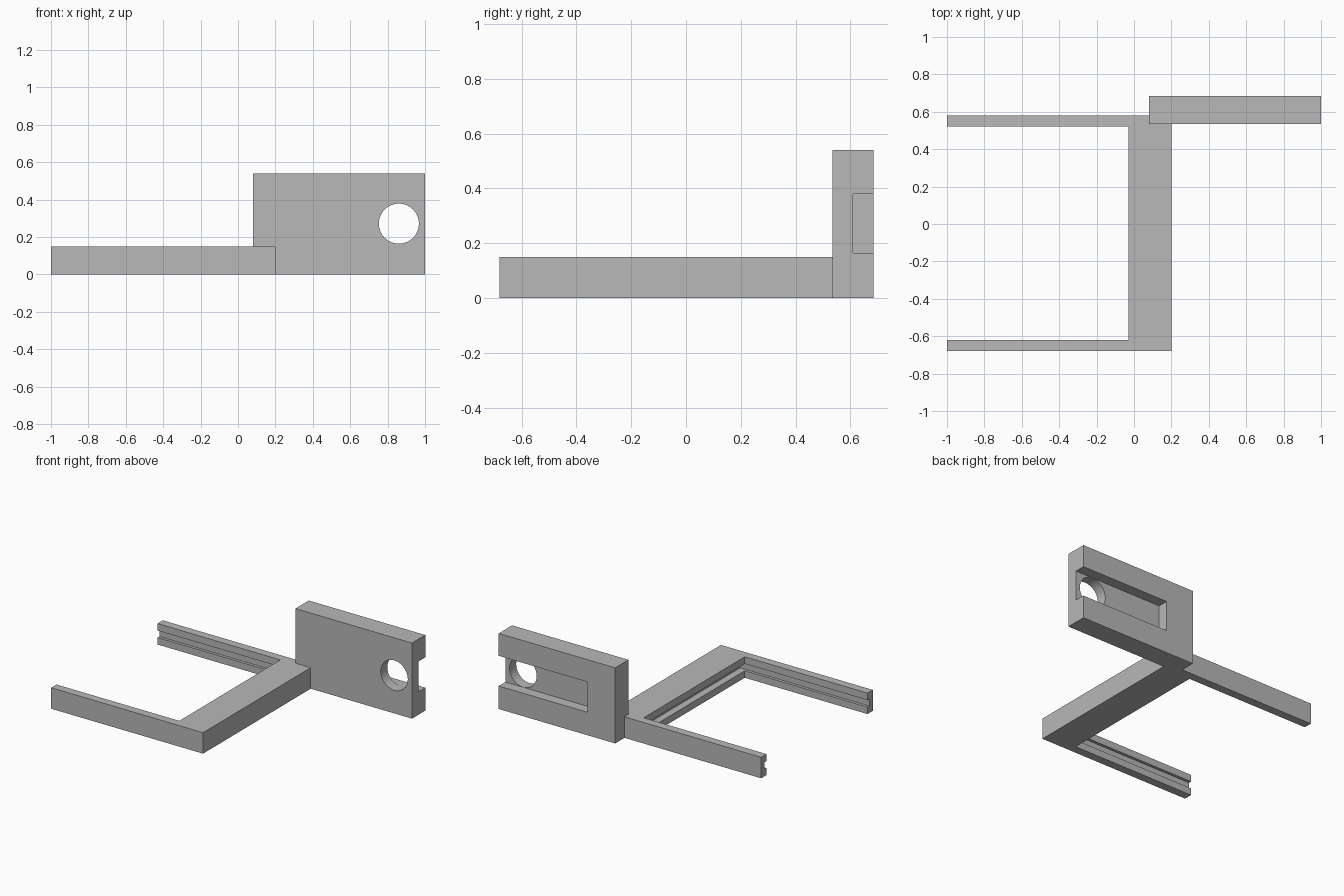
import bpy
import bmesh
import math
from mathutils import Vector, Matrix

cube = bpy.data.objects.get("Cube")
if cube:
    bpy.data.objects.remove(cube, do_unlink=True)

# One plain grey for the whole part
grey = bpy.data.materials.new("plain grey")
grey.use_nodes = True
grey.diffuse_color = (0.48, 0.48, 0.48, 1)
grey.node_tree.nodes["Principled BSDF"].inputs["Base Color"].default_value = grey.diffuse_color


def make(name, bm):
    bmesh.ops.recalc_face_normals(bm, faces=bm.faces)
    mesh = bpy.data.meshes.new(name)
    bm.to_mesh(mesh)
    bm.free()
    mesh.materials.append(grey)
    obj = bpy.data.objects.new(name, mesh)
    bpy.context.collection.objects.link(obj)
    return obj


def box(name, low, high):
    low, high = Vector(low), Vector(high)
    bm = bmesh.new()
    bmesh.ops.create_cube(bm, size=1)
    bmesh.ops.scale(bm, vec=high - low, verts=bm.verts)
    bmesh.ops.translate(bm, vec=(low + high) / 2, verts=bm.verts)
    return make(name, bm)


def cut(target, cutter):
    mod = target.modifiers.new("cut", 'BOOLEAN')
    mod.operation = 'DIFFERENCE'
    mod.solver = 'EXACT'
    mod.object = cutter
    bpy.context.view_layer.objects.active = target
    bpy.ops.object.modifier_apply(modifier=mod.name)
    bpy.data.objects.remove(cutter, do_unlink=True)


# U-shaped frame: two thin arms joined by a wide crossbar
outline = [(-1, -0.68), (0.2, -0.68), (0.2, 0.58), (-1, 0.58),
           (-1, 0.52), (-0.03, 0.52), (-0.03, -0.62), (-1, -0.62)]
bm = bmesh.new()
base = bm.faces.new([bm.verts.new((x, y, 0)) for x, y in outline])
raised = bmesh.ops.extrude_face_region(bm, geom=[base])
bmesh.ops.translate(bm, vec=(0, 0, 0.15),
                    verts=[v for v in raised["geom"] if isinstance(v, bmesh.types.BMVert)])
frame = make("frame", bm)

# Groove running round the inside of the frame
cut(frame, box("groove_cutter", (-1.1, -0.64, 0.05), (0.02, 0.54, 0.1)))

# Upright plate with a slot in its back, open at the left end
plate = box("upright_plate", (0.08, 0.535, 0), (1, 0.685, 0.54))
cut(plate, box("slot_cutter", (0.3, 0.61, 0.164), (1.1, 0.8, 0.38)))

# Round hole from the front into the slot
bm = bmesh.new()
bmesh.ops.create_cone(bm, cap_ends=True, segments=64, radius1=0.107, radius2=0.107, depth=0.2,
                      matrix=Matrix.Translation((0.86, 0.55, 0.272)) @ Matrix.Rotation(math.pi / 2, 4, 'X'))
cut(plate, make("hole_cutter", bm))

# Smooth the hole wall, keep every edge sharp
for obj in (frame, plate):
    bpy.ops.object.select_all(action='DESELECT')
    obj.select_set(True)
    bpy.context.view_layer.objects.active = obj
    bpy.ops.object.shade_smooth_by_angle(angle=math.radians(30))
